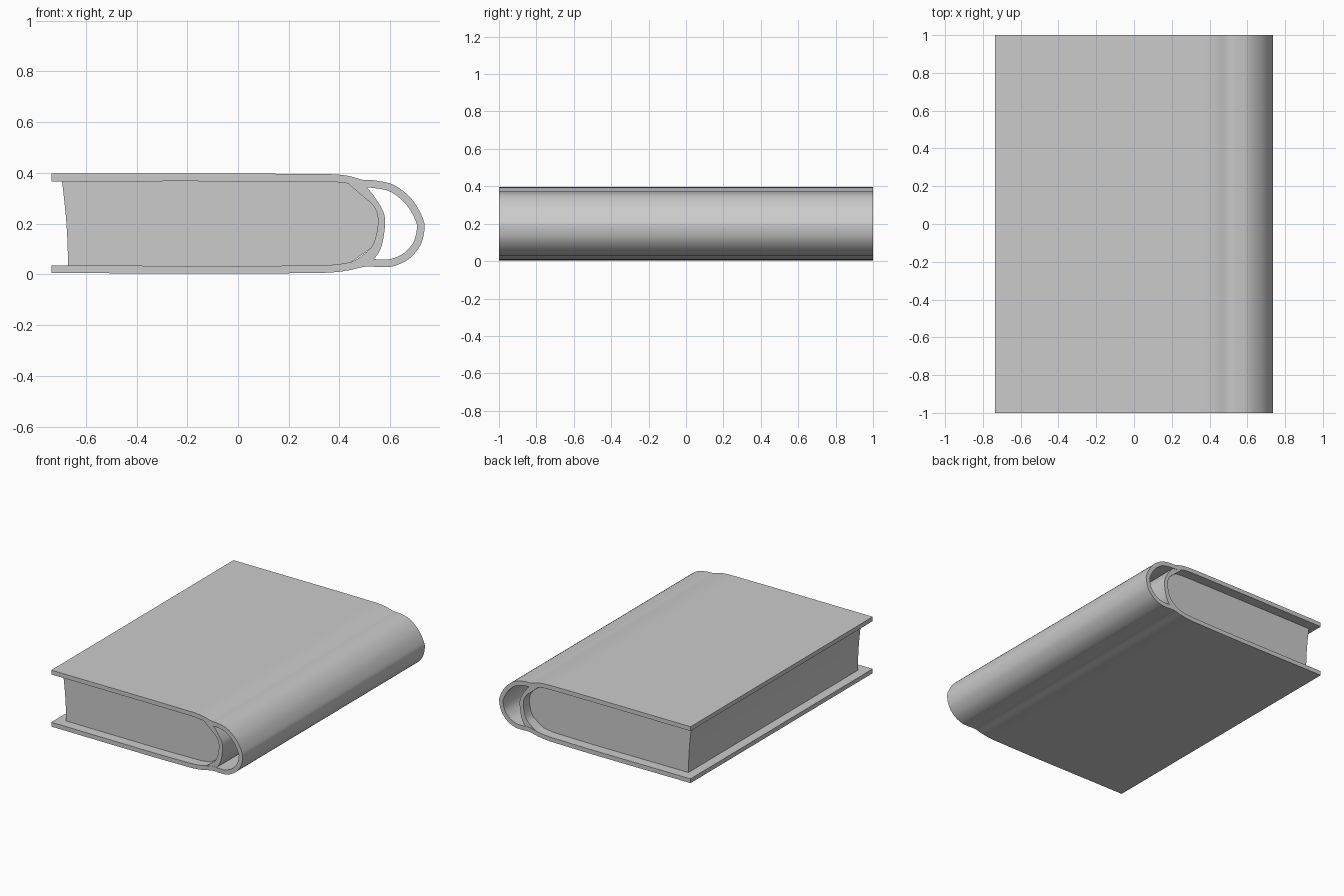
import bpy, bmesh, math
from mathutils import Vector

cube = bpy.data.objects.get("Cube")
if cube:
    bpy.data.objects.remove(cube, do_unlink=True)

grey = bpy.data.materials.new("plain_grey")
grey.use_nodes = True
colour = (0.6, 0.6, 0.6, 1)
grey.diffuse_color = colour
bsdf = grey.node_tree.nodes["Principled BSDF"]
bsdf.inputs["Base Color"].default_value = colour
bsdf.inputs["Roughness"].default_value = 0.8


def smooth_path(points, steps=5):
    """Catmull-Rom curve through the points."""
    p = [Vector(q) for q in points]
    p = [2 * p[0] - p[1]] + p + [2 * p[-1] - p[-2]]
    path = []
    for a, b, c, d in zip(p, p[1:], p[2:], p[3:]):
        for i in range(steps):
            t = i / steps
            path.append(0.5 * (2 * b + (c - a) * t + (2 * a - 5 * b + 4 * c - d) * t ** 2
                               + (3 * b - a - 3 * c + d) * t ** 3))
    return path + [p[-2]]


def offset(path, distance):
    """Shift a path sideways along its normals."""
    moved = []
    for i, q in enumerate(path):
        along = (path[min(i + 1, len(path) - 1)] - path[max(i - 1, 0)]).normalized()
        moved.append(q + Vector((-along.y, along.x)) * distance)
    return moved


def extrude_strip(name, rail_a, rail_b, half_length):
    """Solid band between two x-z rails, running along y."""
    bm = bmesh.new()
    for a, b, c, d in zip(rail_a, rail_a[1:], rail_b[1:], rail_b):
        bm.faces.new([bm.verts.new((q.x, -half_length, q.y)) for q in (a, b, c, d)])
    bmesh.ops.remove_doubles(bm, verts=bm.verts, dist=1e-5)
    result = bmesh.ops.extrude_face_region(bm, geom=bm.faces[:], use_keep_orig=True)
    new_verts = [g for g in result["geom"] if isinstance(g, bmesh.types.BMVert)]
    bmesh.ops.translate(bm, vec=(0, 2 * half_length, 0), verts=new_verts)
    bmesh.ops.recalc_face_normals(bm, faces=bm.faces)
    mesh = bpy.data.meshes.new(name)
    bm.to_mesh(mesh)
    bm.free()
    mesh.materials.append(grey)
    obj = bpy.data.objects.new(name, mesh)
    bpy.context.collection.objects.link(obj)
    bpy.ops.object.select_all(action="DESELECT")
    obj.select_set(True)
    bpy.context.view_layer.objects.active = obj
    bpy.ops.object.shade_smooth_by_angle(angle=math.radians(35))
    return obj


# Cover: top board, hinge groove, hollow rounded spine, bottom board
cover_path = smooth_path([
    (-0.735, 0.382), (0, 0.382), (0.25, 0.381), (0.36, 0.38), (0.43, 0.374),
    (0.49, 0.358), (0.54, 0.355), (0.61, 0.338), (0.675, 0.285), (0.715, 0.215),
    (0.72, 0.175), (0.705, 0.12), (0.665, 0.073), (0.61, 0.047), (0.56, 0.044),
    (0.50, 0.045), (0.43, 0.03), (0.36, 0.022), (0.25, 0.02), (0, 0.018),
    (-0.735, 0.02)])
extrude_strip("cover", offset(cover_path, 0.015), offset(cover_path, -0.015), 1.0)

# Lining: curved band that closes the back of the page block
lining_outer = smooth_path([(0.47, 0.362), (0.515, 0.335), (0.564, 0.265),
                            (0.58, 0.21), (0.568, 0.118), (0.54, 0.065), (0.5, 0.04)])
lining_inner = smooth_path([(0.42, 0.37), (0.48, 0.318), (0.538, 0.264),
                            (0.552, 0.2), (0.532, 0.118), (0.49, 0.075), (0.42, 0.03)])
extrude_strip("spine_lining", lining_outer, lining_inner, 0.998)

# Pages: hollowed fore edge, rounded back, set in from the cover ends
fore_edge = smooth_path([(-0.694, 0.37), (-0.685, 0.29), (-0.678, 0.22),
                         (-0.673, 0.14), (-0.671, 0.08), (-0.67, 0.03)])
back_edge = smooth_path([(0.42, 0.37), (0.485, 0.318), (0.543, 0.264),
                         (0.558, 0.2), (0.537, 0.118), (0.42, 0.03)])
extrude_strip("page_block", fore_edge, back_edge, 0.93)
